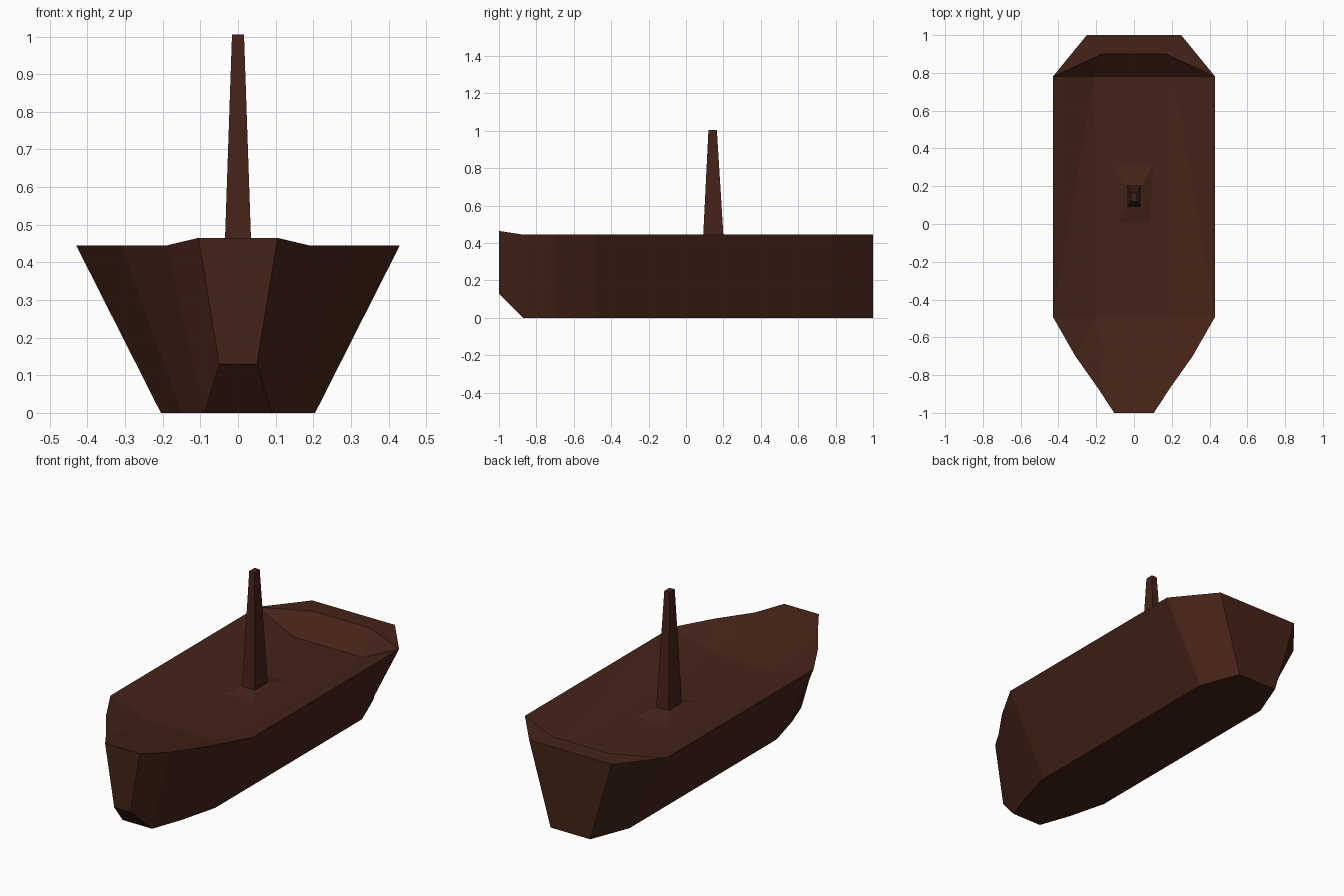
import bpy, bmesh

if "Cube" in bpy.data.objects:
    bpy.data.objects.remove(bpy.data.objects["Cube"])

wood = bpy.data.materials.new("dark_wood")
wood.diffuse_color = (0.06, 0.017, 0.009, 1)
wood.use_nodes = True
wood.node_tree.nodes["Principled BSDF"].inputs["Base Color"].default_value = wood.diffuse_color


def make_object(name, bm):
    bmesh.ops.recalc_face_normals(bm, faces=bm.faces[:])
    mesh = bpy.data.meshes.new(name)
    bm.to_mesh(mesh)
    bm.free()
    mesh.materials.append(wood)
    obj = bpy.data.objects.new(name, mesh)
    bpy.context.collection.objects.link(obj)
    return obj


# Hull stations, bow to stern:
# y, keel half width, keel z, rail half width, rail z, deck y, deck half width, deck z
stations = [
    (-1.00, 0.05, 0.13, 0.105, 0.465, -1.00, 0.05, 0.465),
    (-0.87, 0.09, 0.00, 0.19, 0.445, -0.86, 0.10, 0.44),
    (-0.70, 0.15, 0.00, 0.31, 0.445, -0.70, 0.16, 0.41),
    (-0.49, 0.205, 0.00, 0.43, 0.445, -0.49, 0.20, 0.37),
    (0.78, 0.205, 0.00, 0.43, 0.445, 0.78, 0.21, 0.34),
    (1.00, 0.12, 0.00, 0.25, 0.445, 0.90, 0.17, 0.445),
]

# Hull with sunken deck, lofted through the stations
bm = bmesh.new()
rings = []
for y, kw, kz, rw, rz, dy, dw, dz in stations:
    half = [(kw, y, kz), (rw, y, rz), (dw, dy, dz)]
    right = [bm.verts.new(p) for p in half]
    left = [bm.verts.new((-x, yy, z)) for x, yy, z in half]
    rings.append((right, left))

for (r0, l0), (r1, l1) in zip(rings, rings[1:]):
    for a, b in ((r0, r1), (l0, l1)):
        bm.faces.new((a[0], b[0], b[1], a[1]))      # side planking
        bm.faces.new((a[1], b[1], b[2]))            # sloping deck edge
        bm.faces.new((a[1], b[2], a[2]))
    bm.faces.new((r0[0], l0[0], l1[0], r1[0]))      # bottom
    bm.faces.new((r0[2], r1[2], l1[2], l0[2]))      # deck

# Bow plate, stern plate and stern rim
r, l = rings[0]
bm.faces.new((l[0], r[0], r[1], r[2], l[2], l[1]))
r, l = rings[-1]
bm.faces.new((l[0], r[0], r[1], l[1]))
bm.faces.new((l[1], r[1], r[2], l[2]))
make_object("hull", bm)


def tapered_post(name, bottom, top):
    """Four-sided taper; each end is (half x, y min, y max, z)."""
    bm = bmesh.new()
    lo, hi = [[bm.verts.new(p) for p in ((-w, y0, z), (w, y0, z), (w, y1, z), (-w, y1, z))]
              for w, y0, y1, z in (bottom, top)]
    bm.faces.new(lo)
    bm.faces.new(hi)
    for i in range(4):
        j = (i + 1) % 4
        bm.faces.new((lo[i], lo[j], hi[j], hi[i]))
    return make_object(name, bm)


# Low pyramid foot and mast
tapered_post("mast_foot", (0.10, -0.02, 0.31, 0.352), (0.04, 0.09, 0.205, 0.378))
tapered_post("mast", (0.038, 0.088, 0.205, 0.36), (0.016, 0.12, 0.165, 1.005))
